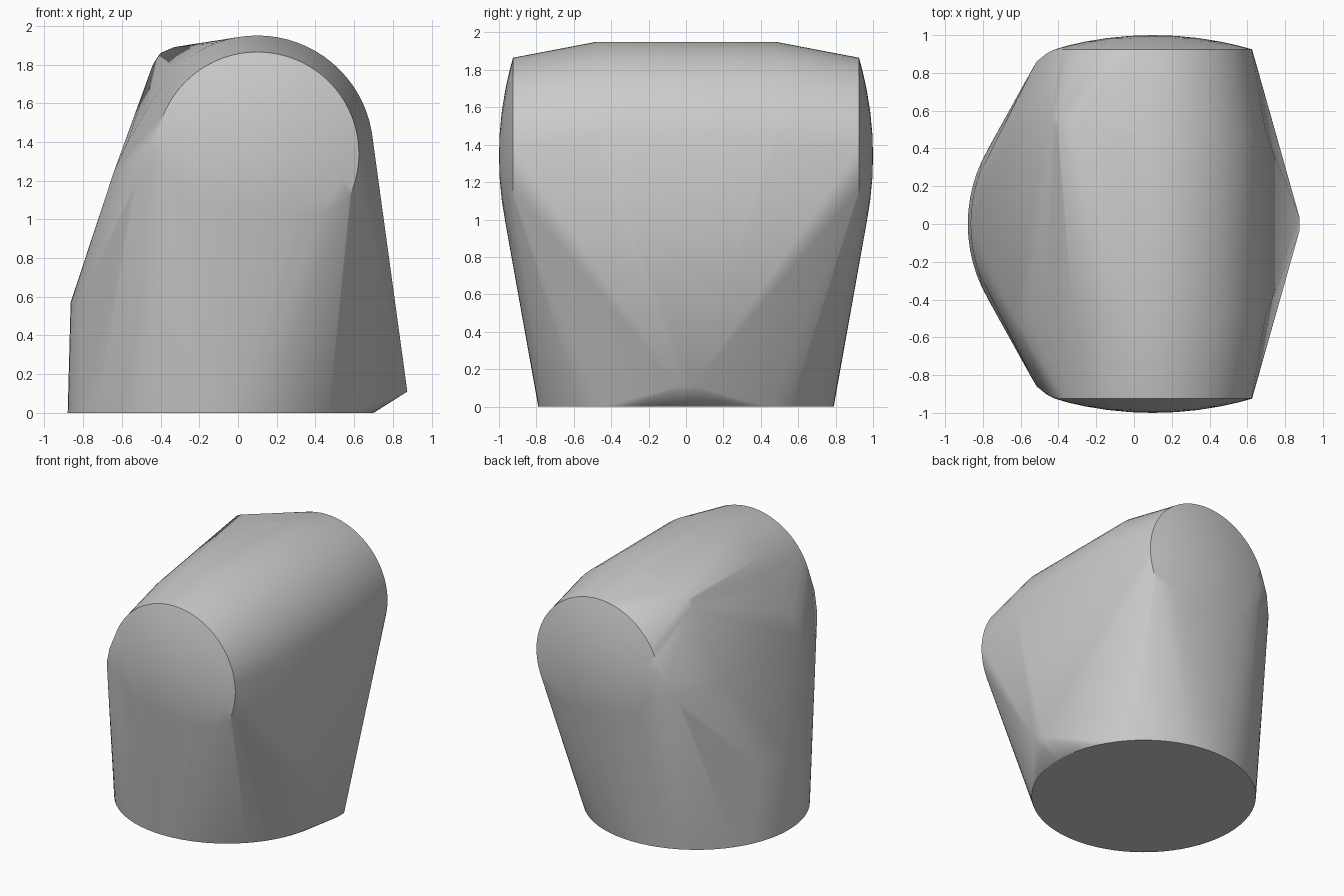
import bpy, bmesh
from math import sin, cos, radians, sqrt

cube = bpy.data.objects.get("Cube")
if cube:
    bpy.data.objects.remove(cube, do_unlink=True)

AX, AZ = 0.10, 1.34      # axis of the rounded top
BASE_X, BASE_R = -0.09, 0.79
points = []


def arc(radius, y, start, end, step=5, z=AZ):
    """Arc around the top axis, in a plane of constant y."""
    for a in range(start, end + 1, step):
        points.append((AX + radius * cos(radians(a)), y, z + radius * sin(radians(a))))


# round foot
for a in range(0, 360, 5):
    points.append((BASE_X + BASE_R * cos(radians(a)), BASE_R * sin(radians(a)), 0))

# raised edge at the side of the foot
for a in range(160, 201, 5):
    points.append((BASE_X + 0.775 * cos(radians(a)), 0.775 * sin(radians(a)), 0.57))

for s in (-1, 1):
    # pointed toe
    points.append((0.875, s * 0.04, 0.11))
    # wide middle band with its flared side
    arc(0.60, s * 0.48, -10, 160, z=1.35)
    points += [(x, s * 0.48, z) for x, z in ((-0.47, 1.57), (-0.57, 1.40), (-0.64, 1.25))]
    # rim of the end and its shallow dome
    arc(0.525, s * 0.925, -25, 170)
    for r in (0.0, 0.12, 0.24, 0.36, 0.45):
        arc(r, s * (sqrt(1.875 ** 2 - r * r) - 0.875), 0, 345, 15)
    # rim fading into the side
    points += [(x, s * y, z) for x, y, z in
               ((-0.46, 0.905, 1.38), (-0.515, 0.86, 1.24), (-0.55, 0.80, 1.12))]

# rounded shoulder at the back
points += [(-0.44, 0.56, 1.80), (-0.40, 0.57, 1.86), (-0.33, 0.55, 1.89), (-0.41, 0.50, 1.84)]

# wrap everything in one convex shell
bm = bmesh.new()
for p in points:
    bm.verts.new(p)
bmesh.ops.remove_doubles(bm, verts=bm.verts[:], dist=0.002)
bmesh.ops.convex_hull(bm, input=bm.verts[:])
bmesh.ops.delete(bm, geom=[v for v in bm.verts if not v.link_faces], context='VERTS')
bmesh.ops.dissolve_limit(bm, angle_limit=radians(0.5), verts=bm.verts[:], edges=bm.edges[:])
bmesh.ops.recalc_face_normals(bm, faces=bm.faces[:])
mesh = bpy.data.meshes.new("shell")
bm.to_mesh(mesh)
bm.free()
shell = bpy.data.objects.new("shell", mesh)
bpy.context.collection.objects.link(shell)

grey = bpy.data.materials.new("light grey")
grey.use_nodes = True
colour = (0.6, 0.6, 0.6, 1)
grey.diffuse_color = colour
grey.node_tree.nodes["Principled BSDF"].inputs["Base Color"].default_value = colour
mesh.materials.append(grey)

bpy.context.view_layer.objects.active = shell
shell.select_set(True)
bpy.ops.object.shade_smooth_by_angle(angle=radians(30))
